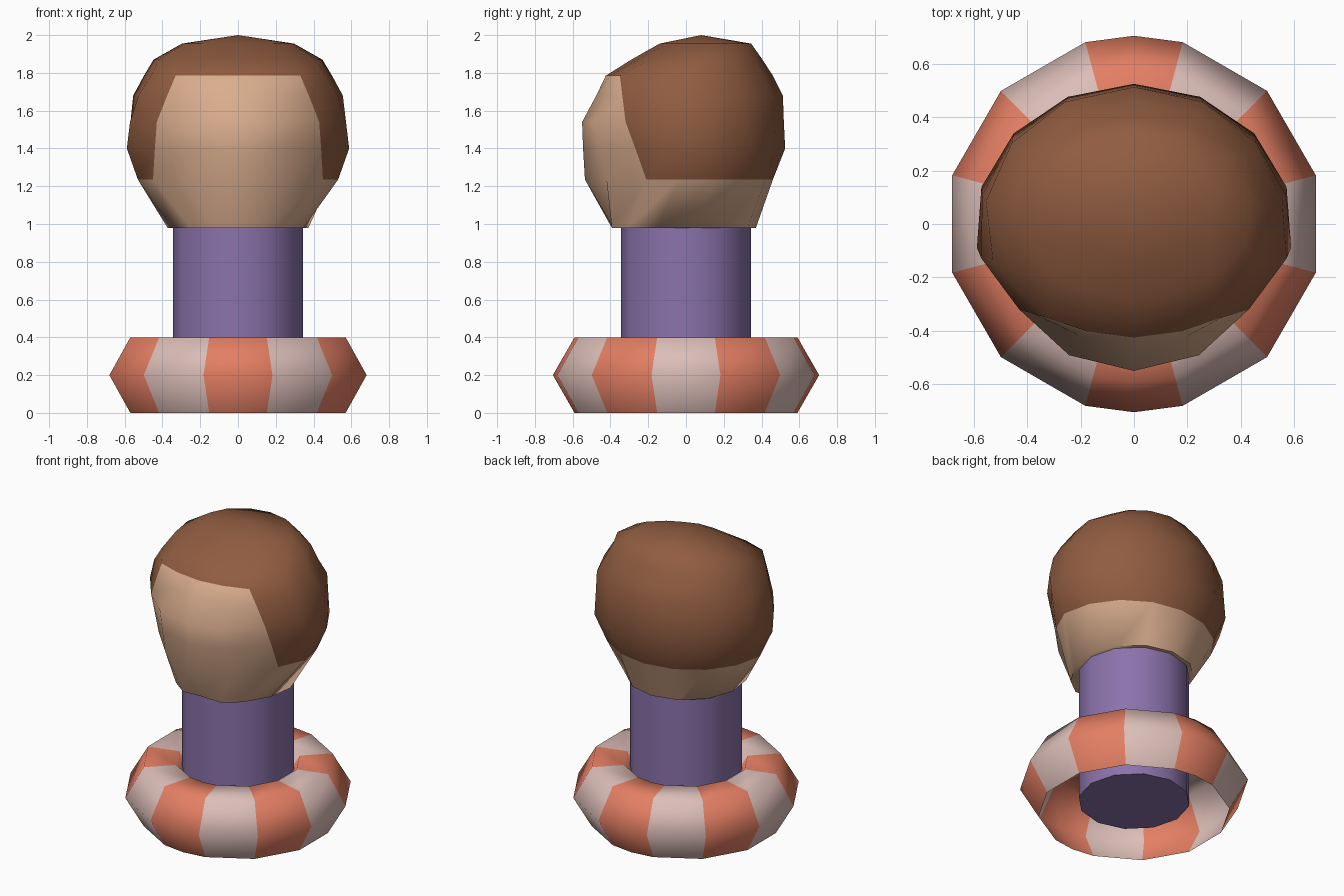
import bpy
import math

if "Cube" in bpy.data.objects:
    bpy.data.objects.remove(bpy.data.objects["Cube"])


def material(name, rgb):
    m = bpy.data.materials.new(name)
    m.diffuse_color = (*rgb, 1)
    m.use_nodes = True
    m.node_tree.nodes["Principled BSDF"].inputs["Base Color"].default_value = m.diffuse_color
    return m


HAIR = material("brown_hair", (0.28, 0.108, 0.052))
SKIN = material("skin", (0.70, 0.42, 0.27))
CORAL = material("coral", (0.77, 0.21, 0.125))
PALE = material("pale_pink", (0.71, 0.51, 0.475))
PURPLE = material("purple", (0.26, 0.17, 0.41))


def build(name, verts, faces, mats, rule=None, angle=65):
    """Make an object; rule(face_index) gives the material index."""
    me = bpy.data.meshes.new(name)
    me.from_pydata(verts, [], faces)
    for m in mats:
        me.materials.append(m)
    if rule:
        for p in me.polygons:
            p.material_index = rule(p.index)
    ob = bpy.data.objects.new(name, me)
    bpy.context.collection.objects.link(ob)
    bpy.ops.object.select_all(action='DESELECT')
    ob.select_set(True)
    bpy.context.view_layer.objects.active = ob
    bpy.ops.object.shade_smooth_by_angle(angle=math.radians(angle))
    return ob


def strips(rings, n):
    """Quads joining stacked rings, listed bottom to top, counter-clockwise."""
    return [(r * n + i, r * n + (i + 1) % n, (r + 1) * n + (i + 1) % n, (r + 1) * n + i)
            for r in range(rings - 1) for i in range(n)]


def circle(r, z, angles):
    return [(r * math.cos(math.radians(a)), r * math.sin(math.radians(a)), z) for a in angles]


# Body: twelve-sided column, closed at both ends
N = 12
verts = circle(0.345, 0.08, range(0, 360, 30)) + circle(0.345, 1.02, range(0, 360, 30))
faces = strips(2, N) + [tuple(reversed(range(N))), tuple(range(N, 2 * N))]
build("body", verts, faces, [PURPLE], angle=50)

# Swim ring: striped shell, open below; front and back stripes have a middle edge
angles = sorted([15 + 30 * k for k in range(12)] + [90, 270])
profile = [(0.59, 0.0), (0.705, 0.2), (0.59, 0.4), (0.385, 0.4), (0.335, 0.315)]
N = len(angles)
verts = [v for r, z in profile for v in circle(r, z, angles)]


def stripe(f):
    i = f % N
    a = angles[i]
    b = angles[(i + 1) % N] + (360 if i == N - 1 else 0)
    return int(((a + b) / 2 - 15) // 30) % 2


# sector 0 (15 to 45 degrees) is coral in the upper right
build("swim_ring", verts, strips(len(profile), N), [CORAL, PALE],
      lambda f: {0: 0, 1: 1}[stripe(f)])

# Head: rings of (z, half width, front y, back y, hairline x, hairline y)
sections = [
    (0.98, 0.375, -0.385, 0.37, 0.25, -0.31),
    (1.235, 0.53, -0.535, 0.46, 0.45, -0.21),
    (1.40, 0.595, -0.545, 0.525, 0.44, -0.268),
    (1.54, 0.585, -0.55, 0.518, 0.43, -0.32),
    (1.68, 0.56, -0.475, 0.513, 0.375, -0.337),
    (1.785, 0.50, -0.425, 0.46, 0.33, -0.35),
    (1.87, 0.45, -0.29, 0.405, 0.29, -0.20),
    (1.955, 0.30, -0.14, 0.345, 0.19, -0.06),
]


def head_ring(z, w, yf, yb, hx, hy):
    cy, h = (yf + yb) / 2, (yb - yf) / 2
    bulge = 1.13 if z < 1.6 else 1.04
    side = [(hx / 2 * bulge, (hy + yf) / 2 * bulge), (hx, hy)]
    a0 = math.atan2(hx / w, (cy - hy) / h)
    for k in range(1, 5):
        a = a0 + (math.pi - a0) * k / 5
        side.append((w * math.sin(a), cy - h * math.cos(a)))
    pts = [(0, yf)] + side + [(0, yb)] + [(-x, y) for x, y in reversed(side)]
    return [(x, y, z) for x, y in pts]


N = 14
verts = [v for s in sections for v in head_ring(*s)]
faces = strips(len(sections), N)
top = len(verts)
verts.append((0, 0.08, 2.0))
base = (len(sections) - 1) * N
faces += [(base + i, base + (i + 1) % N, top) for i in range(N)]
faces.append(tuple(reversed(range(N))))


# Skin below the hair edge and on the front face panel, hair elsewhere
def head_colour(f):
    row, i = divmod(f, N)
    if f == len(faces) - 1 or row == 0:
        return 1
    return 1 if row < 5 and i in (0, 1, 12, 13) else 0


build("head", verts, faces, [HAIR, SKIN], head_colour)
